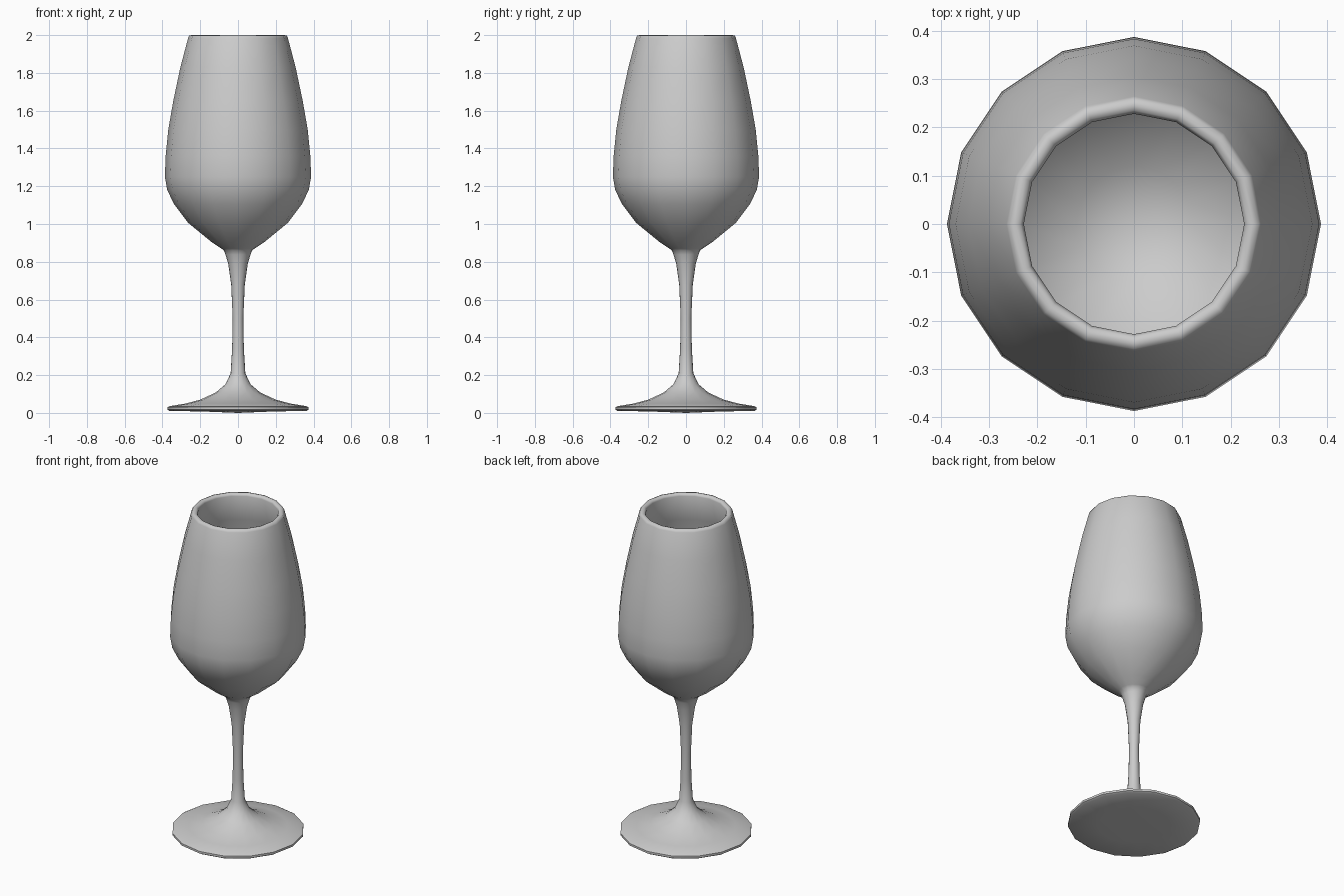
import bpy, bmesh, math

if "Cube" in bpy.data.objects:
    bpy.data.objects.remove(bpy.data.objects["Cube"])

SIDES = 16


def lathe(name, profile):
    """Revolve a closed (radius, z) profile around z; radius 0 makes a pole."""
    bm = bmesh.new()
    rings = []
    for r, z in profile:
        if r == 0:
            rings.append([bm.verts.new((0, 0, z))] * SIDES)
        else:
            rings.append([bm.verts.new((r * math.cos(a), r * math.sin(a), z))
                          for a in (2 * math.pi * i / SIDES for i in range(SIDES))])
    for low, high in zip(rings, rings[1:]):
        for i in range(SIDES):
            j = (i + 1) % SIDES
            bm.faces.new(list(dict.fromkeys((low[i], low[j], high[j], high[i]))))
    bmesh.ops.recalc_face_normals(bm, faces=bm.faces)
    mesh = bpy.data.meshes.new(name)
    bm.to_mesh(mesh)
    bm.free()
    obj = bpy.data.objects.new(name, mesh)
    bpy.context.collection.objects.link(obj)
    bpy.ops.object.select_all(action='DESELECT')
    bpy.context.view_layer.objects.active = obj
    obj.select_set(True)
    bpy.ops.object.shade_smooth_by_angle(angle=math.radians(50))
    return obj


# Foot and stem
foot = [(0, 0.005), (0.2, 0.008), (0.362, 0.01), (0.373, 0.017), (0.373, 0.03),
        (0.362, 0.036), (0.28, 0.049), (0.2, 0.07), (0.118, 0.108), (0.066, 0.152),
        (0.039, 0.21)]
stem = [(0.031, 0.34), (0.028, 0.5), (0.036, 0.68), (0.052, 0.79),
        (0.066, 0.838), (0.075, 0.86)]

# Bowl: outside, rolled rim, inside
outside = [(0.088, 0.87), (0.137, 0.902), (0.265, 1.007), (0.338, 1.105), (0.375, 1.18),
           (0.387, 1.25), (0.383, 1.36), (0.369, 1.5), (0.343, 1.65), (0.305, 1.83)]
rim = [(0.264, 1.985), (0.258, 1.997), (0.246, 2.0), (0.235, 1.997), (0.228, 1.985)]
inside = [(0.272, 1.82), (0.312, 1.65), (0.338, 1.5), (0.353, 1.36), (0.357, 1.25),
          (0.345, 1.19), (0.31, 1.12), (0.243, 1.03), (0.12, 0.93), (0, 0.895)]

# The glass is one continuous turned surface; its underside has a small centre point
foot[0] = (0, 0.0)
lathe("wine_glass", foot + stem + outside + rim + inside)
